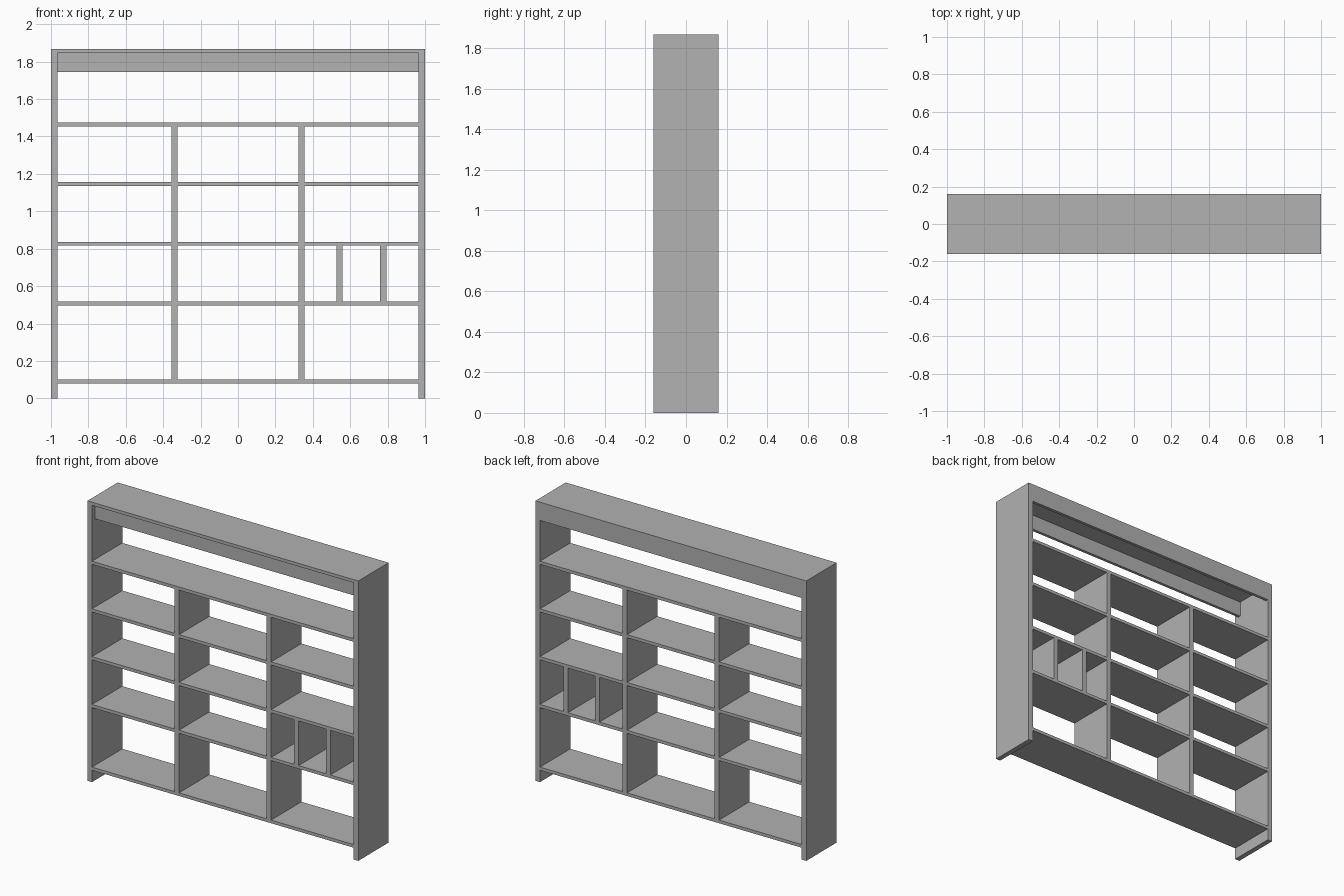
import bpy

cube = bpy.data.objects.get("Cube")
if cube:
    bpy.data.objects.remove(cube, do_unlink=True)

# Single painted grey for the whole bookcase
grey = bpy.data.materials.new("plain_grey")
grey.use_nodes = True
grey.diffuse_color = (0.445, 0.445, 0.445, 1)
grey.node_tree.nodes["Principled BSDF"].inputs["Base Color"].default_value = grey.diffuse_color

HALF_W, HALF_D, HEIGHT = 1.0, 0.16, 1.868
SIDE_T, SHELF_T, DIVIDER_T, RAIL_T = 0.034, 0.021, 0.033, 0.02
INNER = HALF_W - SIDE_T
TOP_UNDER = HEIGHT - SHELF_T


def board(name, x, y, z):
    """Flat board filling the (min, max) range on each axis."""
    bpy.ops.mesh.primitive_cube_add(size=1, location=[sum(r) / 2 for r in (x, y, z)])
    ob = bpy.context.object
    ob.name = name
    ob.scale = [r[1] - r[0] for r in (x, y, z)]
    bpy.ops.object.transform_apply(location=False, rotation=False, scale=True)
    ob.data.materials.append(grey)
    return ob


depth = (-HALF_D, HALF_D)

# Carcass: sides and top
board("right_side", (-HALF_W, -INNER), depth, (0, TOP_UNDER))
board("left_side", (INNER, HALF_W), depth, (0, TOP_UNDER))
board("top_panel", (-HALF_W, HALF_W), depth, (TOP_UNDER, HEIGHT))

# Shelves, named from the bottom up
shelf_z = [0.079, 0.497, 0.816, 1.135, 1.453]
for i, z in enumerate(shelf_z):
    board(f"shelf_{i + 1}", (-INNER, INNER), depth, (z, z + SHELF_T))


def divider(name, x, level):
    """Upright between shelf number level and the one above it."""
    board(name, (x - DIVIDER_T / 2, x + DIVIDER_T / 2), depth,
          (shelf_z[level] + SHELF_T, shelf_z[level + 1]))


# Main uprights in every row, two extra ones in a small-cubby row
for level in range(len(shelf_z) - 1):
    for side, x in (("right", -0.34), ("left", 0.34)):
        divider(f"{side}_divider_{level + 1}", x, level)
for i, x in enumerate((0.543, 0.777)):
    divider(f"cubby_divider_{i + 1}", x, 1)

# Top rails: recessed at the front, flush at the back
rail_z = (1.746, TOP_UNDER)
front = -HALF_D + 0.03
board("front_rail", (-INNER, INNER), (front, front + RAIL_T), rail_z)
board("back_rail", (-INNER, INNER), (HALF_D - RAIL_T, HALF_D), rail_z)
